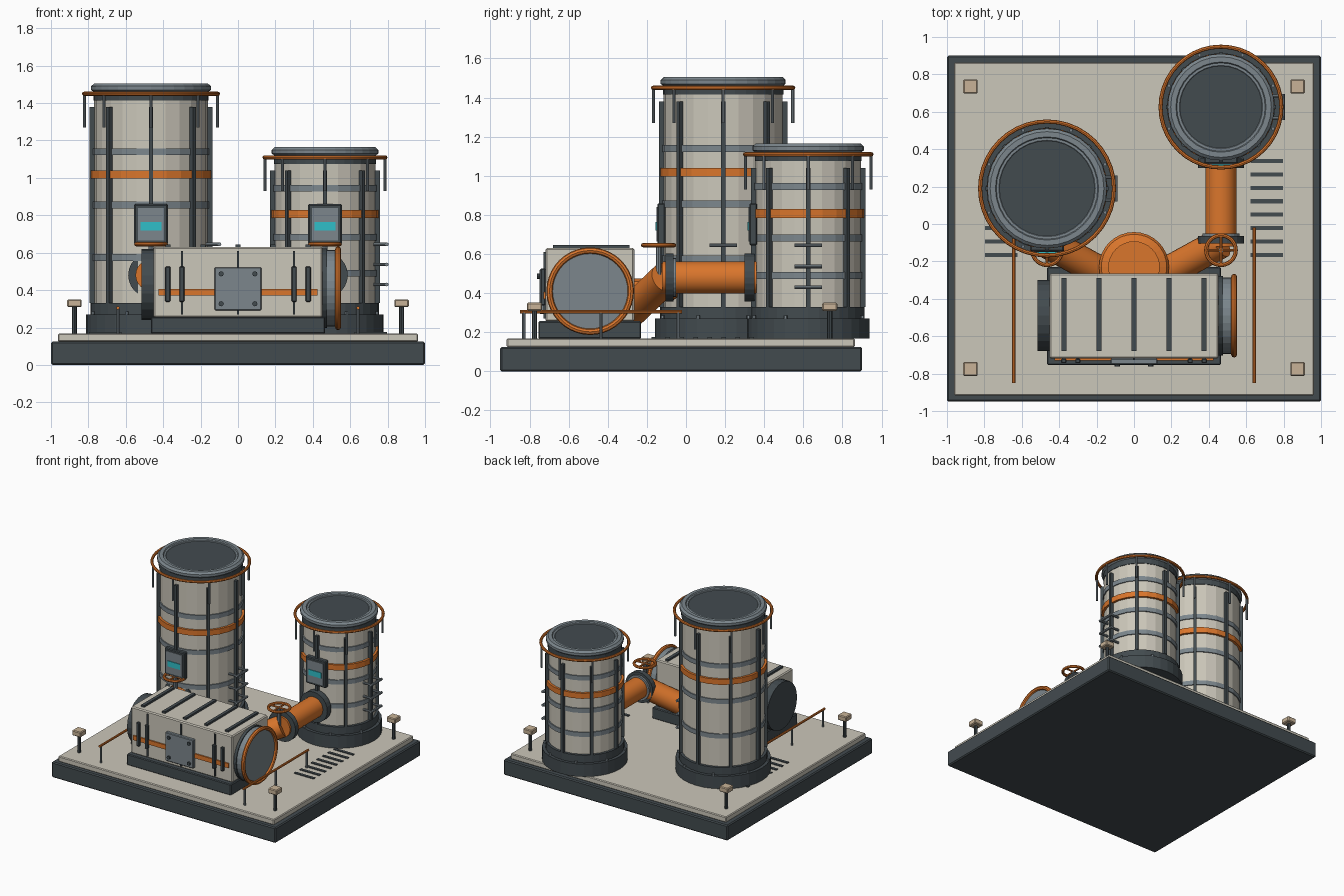
import bpy, bmesh, math
from mathutils import Vector, Matrix

cube = bpy.data.objects.get("Cube")
if cube:
    bpy.data.objects.remove(cube, do_unlink=True)


def material(name, r, g, b):
    m = bpy.data.materials.new(name)
    m.use_nodes = True
    m.diffuse_color = (r, g, b, 1)
    m.node_tree.nodes["Principled BSDF"].inputs["Base Color"].default_value = (r, g, b, 1)
    return m


DARK = material("dark slate", .055, .07, .078)
CREAM = material("warm cream", .60, .57, .49)
ORANGE = material("safety orange", .70, .18, .025)
STEEL = material("blue grey steel", .20, .24, .265)
CYAN = material("screen cyan", .03, .52, .58)
TAN = material("lamp tan", .58, .45, .31)


def finish(name, bm, mat, smooth=False):
    me = bpy.data.meshes.new(name)
    bmesh.ops.recalc_face_normals(bm, faces=bm.faces[:])
    bm.to_mesh(me)
    bm.free()
    me.materials.append(mat)
    ob = bpy.data.objects.new(name, me)
    bpy.context.scene.collection.objects.link(ob)
    if smooth:
        bpy.ops.object.select_all(action='DESELECT')
        ob.select_set(True)
        bpy.context.view_layer.objects.active = ob
        bpy.ops.object.shade_smooth_by_angle(angle=math.radians(40))
    return ob


def box(name, center, size, mat, bevel=0, turn=0):
    bm = bmesh.new()
    bmesh.ops.create_cube(bm, size=1)
    bmesh.ops.scale(bm, vec=size, verts=bm.verts)
    if bevel:
        bmesh.ops.bevel(bm, geom=bm.edges[:], offset=bevel, segments=1, affect='EDGES')
    bm.transform(Matrix.Translation(center) @ Matrix.Rotation(turn, 4, 'Z'))
    return finish(name, bm, mat)


def rod(name, start, end, radius, mat, sides=8, smooth=False):
    a, b = Vector(start), Vector(end)
    bm = bmesh.new()
    bmesh.ops.create_cone(bm, cap_ends=True, segments=sides, radius1=radius,
                          radius2=radius, depth=(b - a).length)
    turn = Vector((0, 0, 1)).rotation_difference(b - a).to_matrix().to_4x4()
    bm.transform(Matrix.Translation((a + b) / 2) @ turn)
    return finish(name, bm, mat, smooth)


def lathe(name, profile, center, mat, sides=32, smooth=False):
    bm = bmesh.new()
    vs = [bm.verts.new((r, 0, z)) for r, z in profile]
    es = [bm.edges.new(pair) for pair in zip(vs, vs[1:])]
    bmesh.ops.spin(bm, geom=vs + es, cent=(0, 0, 0), axis=(0, 0, 1),
                   angle=math.tau, steps=sides, use_merge=True)
    bmesh.ops.remove_doubles(bm, verts=bm.verts[:], dist=1e-5)
    bm.transform(Matrix.Translation(center))
    return finish(name, bm, mat, smooth)


def ring(name, center, major, minor, mat, axis='Z'):
    tube = [(major + minor * math.cos(k * math.tau / 8), minor * math.sin(k * math.tau / 8))
            for k in range(9)]
    ob = lathe(name, tube, (0, 0, 0), mat, 40, True)
    turn = Matrix.Rotation(math.pi / 2, 4, 'Y') if axis == 'X' else Matrix()
    ob.data.transform(Matrix.Translation(center) @ turn)
    return ob


def tower(side, x, y, r, top, gray_bands, orange_band):
    def drum(part, z0, z1, radius, mat, sides=24):
        return rod(side + part, (x, y, z0), (x, y, z1), radius, mat, sides)

    drum("_plinth", .168, .27, r + .032, DARK, 32)
    drum("_plinth_step", .27, .33, r + .008, DARK, 32)
    drum("_shell", .33, top - .09, r - .012, CREAM)
    drum("_neck", top - .09, top - .045, r - .008, DARK, 32)
    lathe(side + "_cap", [(r - .07, top - .045), (r - .01, top - .045), (r + .004, top - .035),
                          (r + .004, top - .015), (r - .012, top), (r - .04, top),
                          (r - .045, top - .008), (r - .058, top - .008),
                          (r - .062, top - .012)], (x, y, 0), STEEL)
    drum("_lid", top - .045, top - .011, r - .06, DARK, 32)
    for z in gray_bands:
        drum("_grey_band", z - .018, z + .018, r - .004, STEEL)
    drum("_orange_band", orange_band - .022, orange_band + .022, r + .006, ORANGE)
    ring(side + "_guard_ring", (x, y, top - .055), r + .042, .011, ORANGE)
    # Ribs, hanging guard posts and plinth bolts around the shell
    for k in range(8):
        a = k * math.tau / 8
        c, s = math.cos(a), math.sin(a)
        rib_top = top - .125
        box(side + "_rib", (x + c * (r - .003), y + s * (r - .003), (.33 + rib_top) / 2),
            (.03, .022, rib_top - .33), DARK, turn=a)
        px, py = x + c * (r + .04), y + s * (r + .04)
        rod(side + "_guard_post", (px, py, top - .235), (px, py, top - .055), .008, STEEL)
        b = a + math.pi / 8
        bx, by = x + math.cos(b) * (r + .02), y + math.sin(b) * (r + .02)
        rod(side + "_plinth_bolt", (bx, by, .26), (bx, by, .285), .01, STEEL, 6)
    # Ladder rungs on the +x side
    for z in (.43, .537, .645):
        out = x + r + .05
        rod(side + "_rung", (out, y - .07, z), (out, y + .07, z), .01, STEEL)
        for dy in (-.06, .06):
            rod(side + "_rung_bracket", (x + r - .03, y + dy, z), (out, y + dy, z), .009, STEEL)
    # Control panel on the front
    front = y - r - .012
    box(side + "_panel_case", (x, front + .012, .752), (.18, .04, .215), DARK, .006)
    box(side + "_panel_face", (x, front - .009, .752), (.14, .008, .175), STEEL)
    box(side + "_panel_screen", (x, front - .014, .742), (.11, .008, .045), CYAN)


# Base and deck
box("base_block", (0, -.025, .0625), (2, 1.85, .125), DARK, .008)
box("deck_slab", (0, -.027, .146), (1.925, 1.78, .045), CREAM, .006)
for sx in (-1, 1):
    for k in range(8):
        box("deck_vent_slot", (sx * .71, -.165 + k * .0717, .171), (.175, .022, .008), DARK)
    for y in (-.775, .735):
        rod("corner_lamp_post", (sx * .875, y, .165), (sx * .875, y, .315), .013, DARK)
        box("corner_lamp_head", (sx * .875, y, .33), (.077, .077, .042), TAN, .006)
    rod("side_handrail", (sx * .642, -.85, .305), (sx * .642, -.02, .305), .009, ORANGE)
    for y in (-.83, -.435, -.04):
        rod("handrail_post", (sx * .642, y, .165), (sx * .642, y, .305), .008, STEEL)

# Storage towers
tower("tall_tower", -.465, .19, .316, 1.505, (.575, .855, 1.14), 1.018)
tower("short_tower", .465, .625, .281, 1.165, (.49, .683, .945), .807)

# Pump housing
box("pump_skid", (0, -.492, .212), (.93, .525, .09), DARK, .006)
box("pump_housing", (0, -.492, .442), (.905, .455, .376), CREAM, .008)
for x in (-.375, -.188, 0, .188, .375):
    box("housing_top_rib", (x, -.485, .635), (.026, .39, .02), DARK)
box("housing_orange_stripe", (0, -.724, .388), (.85, .012, .036), ORANGE)
for x in (-.3, 0, .3):
    box("housing_seam", (x, -.722, .44), (.012, .012, .34), DARK)
for sx in (-1, 1):
    for x in (.3, .375):
        box("housing_grip", (sx * x, -.732, .432), (.028, .025, .19), DARK, .005)
box("access_plate", (0, -.735, .407), (.25, .03, .23), STEEL, .005)
for sx in (-1, 1):
    for sz in (-1, 1):
        bx, bz = sx * .09, .407 + sz * .08
        rod("access_plate_bolt", (bx, -.745, bz), (bx, -.762, bz), .014, DARK)

# Pump ends
rod("pump_rear_cap", (-.44, -.49, .43), (-.515, -.49, .43), .19, DARK, 24)
rod("pump_front_collar", (.44, -.49, .41), (.475, -.49, .41), .212, DARK, 32)
rod("pump_front_cover", (.475, -.49, .41), (.535, -.49, .41), .205, STEEL, 32)
ring("pump_front_ring", (.535, -.49, .41), .208, .016, ORANGE, 'X')

# Manifold drum behind the pump
lathe("manifold_drum", [(0, .36), (.16, .36), (.187, .38), (.187, .44), (.175, .46),
                        (.135, .475), (.135, .465), (0, .465)], (0, -.23, 0), ORANGE)

# Pipes, flanges and hand wheels
for sx, end in ((-1, -.09), (1, .36)):
    x, z = sx * .465, .48
    rod("straight_pipe", (x, -.12, z), (x, end, z), .083, ORANGE, 24, True)
    rod("angled_pipe", (x, -.1, z), (sx * .1, -.3, .29), .083, ORANGE, 24, True)
    rod("valve_flange", (x, -.105, z), (x, -.065, z), .122, DARK, 24)
    rod("valve_flange_face", (x, -.065, z), (x, -.05, z), .1, STEEL, 24)
    if sx > 0:
        rod("tower_flange", (x, .3, z), (x, .35, z), .122, DARK, 24)
    rod("valve_stem", (x, -.14, z), (x, -.14, .65), .014, STEEL)
    ring("hand_wheel", (x, -.14, .645), .079, .011, ORANGE)
    rod("hand_wheel_spoke", (x - .075, -.14, .645), (x + .075, -.14, .645), .007, ORANGE)
    rod("hand_wheel_spoke", (x, -.215, .645), (x, -.065, .645), .007, ORANGE)
